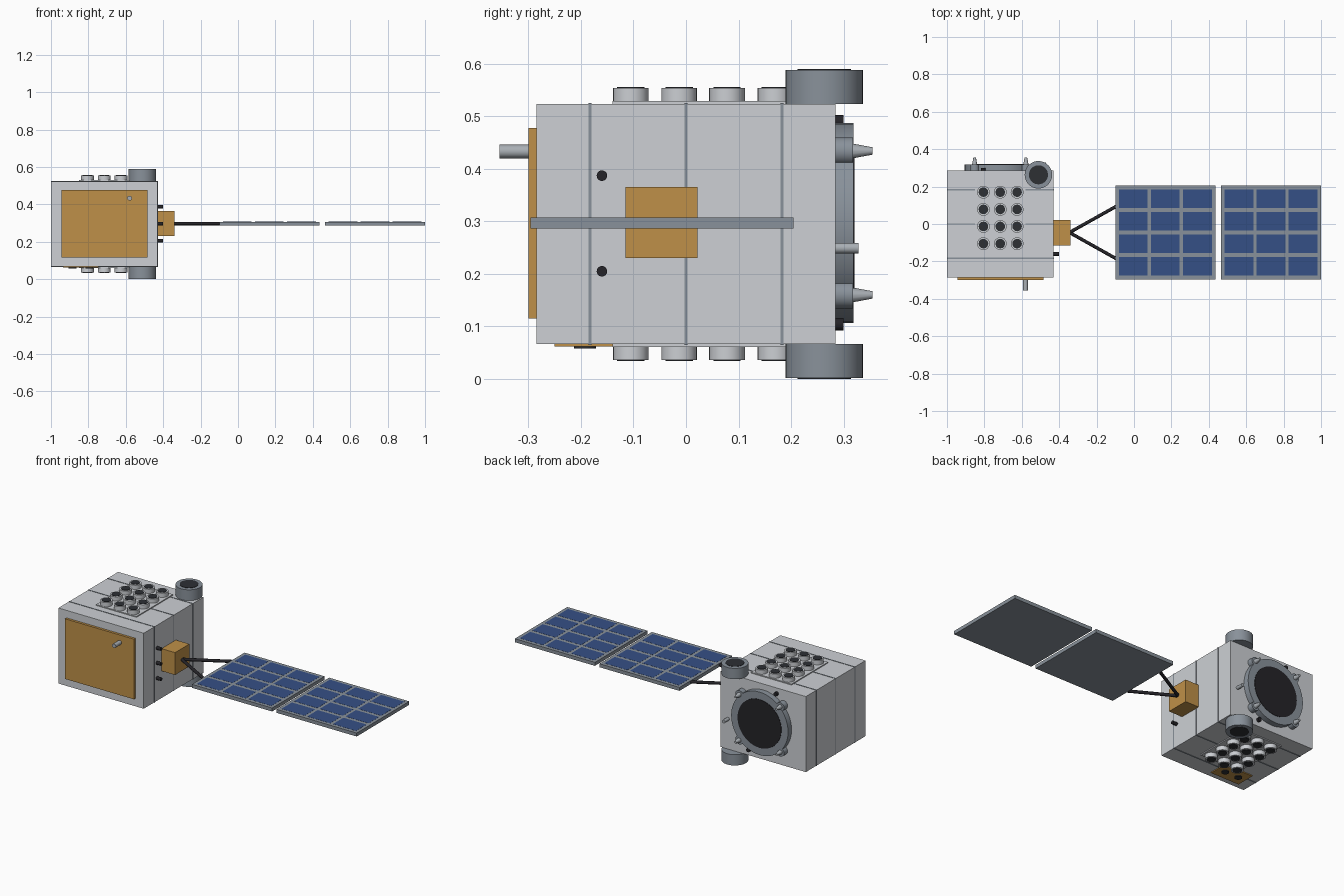
import bpy, math
from mathutils import Vector

cube = bpy.data.objects.get("Cube")
if cube:
    bpy.data.objects.remove(cube, do_unlink=True)


def material(name, r, g, b):
    m = bpy.data.materials.new(name)
    m.use_nodes = True
    m.diffuse_color = (r, g, b, 1)
    bsdf = next(n for n in m.node_tree.nodes if n.type == 'BSDF_PRINCIPLED')
    bsdf.inputs["Base Color"].default_value = (r, g, b, 1)
    return m


HULL = material("hull_grey", .61, .63, .66)
PALE = material("pale_grey", .60, .62, .65)
SILVER = material("silver", .40, .43, .46)
STEEL = material("steel_grey", .25, .285, .325)
GOLD = material("foil_gold", .52, .28, .065)
BLUE = material("cell_blue", .036, .08, .24)
DARK = material("nozzle_dark", .026, .029, .034)
BLACK = material("black", .018, .017, .021)


def box(name, mat, x0, x1, y0, y1, z0, z1):
    bpy.ops.mesh.primitive_cube_add(size=1)
    o = bpy.context.object
    o.name = name
    for v in o.data.vertices:
        v.co = [hi if c > 0 else lo for c, lo, hi in zip(v.co, (x0, y0, z0), (x1, y1, z1))]
    o.data.materials.append(mat)
    return o


def rod(name, mat, start, end, r, r_end=None, sides=24):
    """Cylinder or tapered cone running from start to end."""
    a, b = Vector(start), Vector(end)
    bpy.ops.mesh.primitive_cone_add(vertices=sides, radius1=r, radius2=r if r_end is None else r_end,
                                    depth=(b - a).length, location=(a + b) / 2)
    o = bpy.context.object
    o.name = name
    o.rotation_euler = (b - a).to_track_quat('Z', 'Y').to_euler()
    o.data.materials.append(mat)
    bpy.ops.object.shade_smooth_by_angle(angle=math.radians(40))
    return o


CX, CZ = -.715, .297          # centre of the body
LEFT, BACK = -.43, .285       # body faces
TOP, BOTTOM = .523, .067

# Body with wrapped seam bands
box("body", HULL, -1, LEFT, -BACK, BACK, BOTTOM, TOP)
for y in (-.183, 0, .183):
    box("seam_band", STEEL, -1.001, LEFT + .002, y - .003, y + .003, BOTTOM - .002, TOP + .002)

# Front foil panel and short antenna
box("front_panel", GOLD, -.945, -.485, -.3, -BACK, .115, .478)
rod("front_antenna", SILVER, (-.58, -.29, .433), (-.58, -.355, .433), .013, sides=12)

# Nozzle arrays and corner pods, above and below
for side, face in ((1, TOP), (-1, BOTTOM)):
    label = "top" if side > 0 else "bottom"

    def level(h):
        return face + side * h

    z0, z1 = sorted((face, level(.006)))
    box(label + "_nozzle_plate", HULL, -.85, -.58, -.14, .208, z0, z1)
    for x in (-.805, -.715, -.625):
        for y in (-.105, -.013, .078, .17):
            rod(label + "_nozzle", PALE, (x, y, level(.005)), (x, y, level(.031)), .034)
            rod(label + "_nozzle_mouth", DARK, (x, y, level(.028)), (x, y, level(.033)), .026, sides=12)
    px, py = -.511, .263
    rod(label + "_pod", STEEL, (px, py, face), (px, py, level(.065)), .0735, sides=40)
    rod(label + "_pod_lens", DARK, (px, py, level(.06)), (px, py, level(.067)), .051, sides=32)

# Sensor plate under the body
box("sensor_plate", GOLD, -.935, -.745, -.25, -.135, .062, BOTTOM)
for x in (-.885, -.795):
    rod("sensor_eye", DARK, (x, -.192, .063), (x, -.192, .058), .021)

# Docking ring on the back, with ears and tapered guide pins
rod("docking_ring", STEEL, (CX, BACK, CZ), (CX, .319, CZ), .19, sides=48)
rod("docking_hatch", BLACK, (CX, .31, CZ), (CX, .321, CZ), .146, sides=48)
for sx in (-1, 1):
    for sz in (-1, 1):
        x, z = CX + sx * .137, CZ + sz * .137
        rod("ring_ear", STEEL, (x, BACK, z), (x, .318, z), .026)
        rod("guide_pin", SILVER, (x, BACK, z), (x, .355, z), .02, .007, 12)
    rod("back_sensor", BLACK, (CX - sx * .092, BACK, CZ + sx * .193),
        (CX - sx * .092, .3, CZ + sx * .193), .012)
rod("back_peg", SILVER, (-.48, BACK, .249), (-.48, .328, .249), .01)

# Side mount, pegs and struts
MY = -.0455
box("array_mount", GOLD, LEFT, -.34, -.115, .022, .23, .365)
for z in (.205, CZ, .387):
    rod("side_peg", BLACK, (LEFT, -.16, z), (-.4, -.16, z), .01)
for s in (-1, 1):
    rod("array_strut", BLACK, (-.345, MY, CZ), (-.095, MY + s * .14, CZ), .009, sides=12)

# Two solar panels, each with a grid of cells
for x0 in (-.1, .465):
    w, half = .535, .2505
    box("panel_frame", STEEL, x0, x0 + w, MY - half, MY + half, .286, .307)
    pitch_x, pitch_y = (w - .02) / 3, (half * 2 - .02) / 4
    for i in range(3):
        for j in range(4):
            cx = x0 + .01 + pitch_x * (i + .5)
            cy = MY - half + .01 + pitch_y * (j + .5)
            box("solar_cell", BLUE, cx - .077, cx + .077, cy - .05, cy + .05, .304, .3077)
